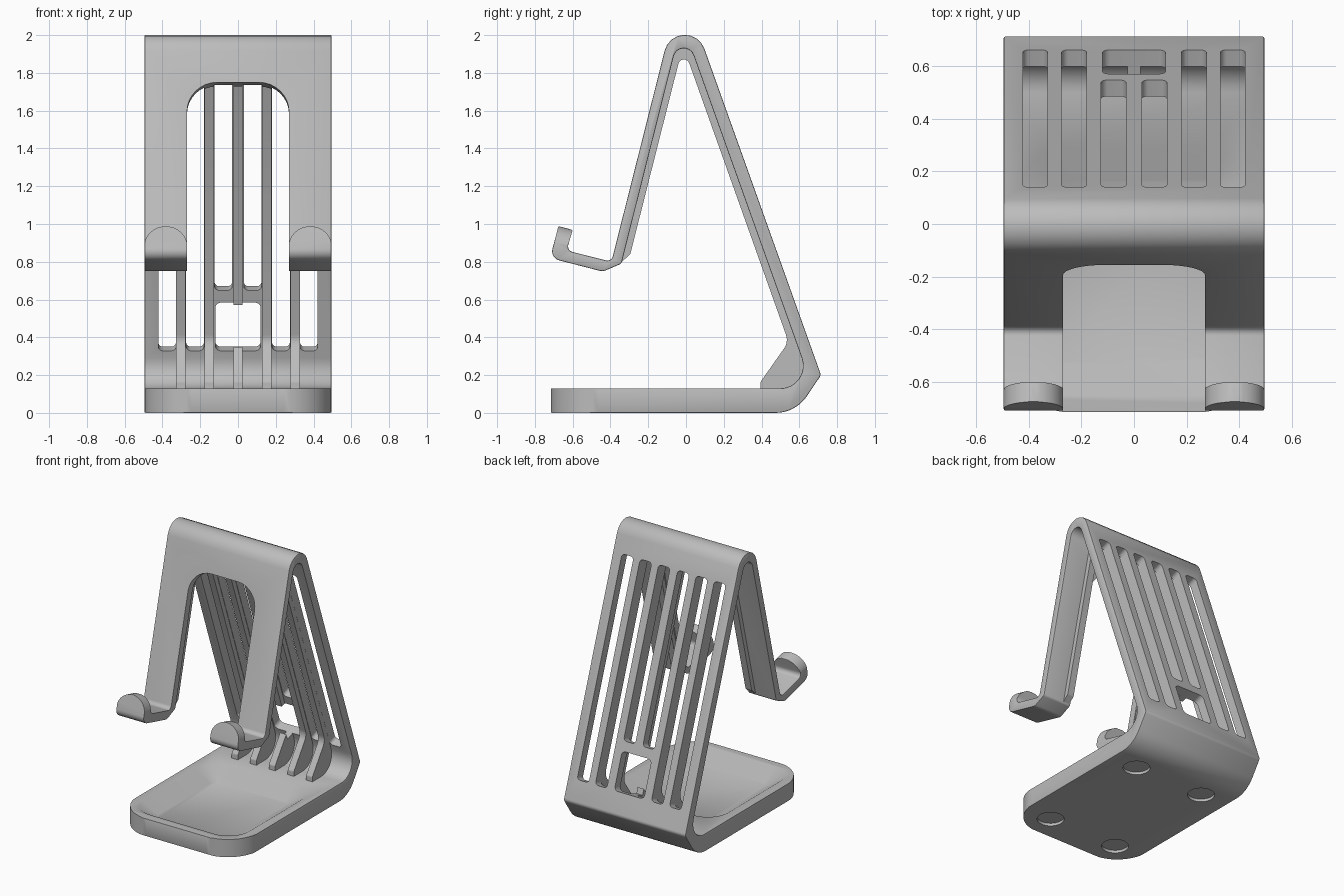
import bpy, bmesh
from math import atan2, cos, sin, tan, pi
from mathutils import Vector

if "Cube" in bpy.data.objects:
    bpy.data.objects.remove(bpy.data.objects["Cube"])

GREY = (0.5, 0.5, 0.5, 1)
grey = bpy.data.materials.new("satin grey")
grey.use_nodes = True
grey.diffuse_color = GREY
grey.node_tree.nodes["Principled BSDF"].inputs["Base Color"].default_value = GREY

X, Y, Z = Vector((1, 0, 0)), Vector((0, 1, 0)), Vector((0, 0, 1))


def rounded(corners, steps=8):
    """Closed 2D outline from (u, v, radius) corners."""
    pts, n = [], len(corners)
    for i, (u, v, r) in enumerate(corners):
        p = Vector((u, v))
        if r == 0:
            pts.append(p)
            continue
        a = (Vector(corners[i - 1][:2]) - p).normalized()
        b = (Vector(corners[(i + 1) % n][:2]) - p).normalized()
        half = a.angle(b) / 2
        c = p + (a + b).normalized() * (r / sin(half))
        s, e = p + a * (r / tan(half)) - c, p + b * (r / tan(half)) - c
        start = atan2(s.y, s.x)
        sweep = (atan2(e.y, e.x) - start + pi) % (2 * pi) - pi
        for k in range(steps + 1):
            t = start + sweep * k / steps
            pts.append(c + Vector((cos(t), sin(t))) * r)
    return pts


def rect(u0, u1, v0, v1, r):
    return rounded([(u0, v0, r), (u1, v0, r), (u1, v1, r), (u0, v1, r)])


def loft(name, layers, frame):
    """Solid through (outline, w) layers placed in frame (origin, U, V, W)."""
    o, U, V, W = frame
    bm = bmesh.new()
    rings = [[bm.verts.new(o + U * p[0] + V * p[1] + W * w) for p in pts] for pts, w in layers]
    for lo, hi in zip(rings, rings[1:]):
        for i in range(len(lo)):
            bm.faces.new((lo[i - 1], lo[i], hi[i], hi[i - 1]))
    bm.faces.new(rings[0])
    bm.faces.new(rings[-1])
    bmesh.ops.recalc_face_normals(bm, faces=bm.faces)
    mesh = bpy.data.meshes.new(name)
    bm.to_mesh(mesh)
    bm.free()
    mesh.materials.append(grey)
    ob = bpy.data.objects.new(name, mesh)
    bpy.context.collection.objects.link(ob)
    return ob


def prism(name, pts, w0, w1, frame):
    return loft(name, [(pts, w0), (pts, w1)], frame)


def activate(ob):
    bpy.ops.object.select_all(action='DESELECT')
    ob.select_set(True)
    bpy.context.view_layer.objects.active = ob


def cut(ob, cutters):
    activate(ob)
    for c in cutters:
        m = ob.modifiers.new("cut", 'BOOLEAN')
        m.operation, m.solver, m.object = 'DIFFERENCE', 'EXACT', c
        bpy.ops.object.modifier_apply(modifier=m.name)


side = (Vector(), Y, Z, X)
plan = (Vector(), X, Y, Z)
# Frames lying on the back panel and on the front leg
back_up = Vector((0, -0.336, 0.942)).normalized()
back = (Vector((0, 0.715, 0.2)), X, back_up, X.cross(back_up) * -1)
leg_up = Vector((0, 0.244, 0.97)).normalized()
leg = (Vector((0, -0.395, 0.80)), X, leg_up, X.cross(leg_up))

# Bent main strip: base, back panel, top bend, front legs, hooks
body = prism("stand_body", rounded([
    (-0.715, 0, 0), (0.58, 0, 0.2), (0.715, 0.2, 0.03),
    (-0.0245, 2.269, 0.11), (-0.395, 0.80, 0.03),
    (-0.632, 0.86, 0.03), (-0.60, 0.968, 0), (-0.675, 0.99, 0),
    (-0.72, 0.82, 0.05), (-0.44, 0.748, 0.05), (-0.342, 0.79, 0.02),
    (-0.021, 2.064, 0.055), (0.67, 0.13, 0.12), (-0.715, 0.13, 0)]),
    -0.495, 0.495, side)
activate(body)
bev = body.modifiers.new("soft_edges", 'BEVEL')
bev.width, bev.segments, bev.limit_method = 0.006, 2, 'ANGLE'
bev.angle_limit = 0.7
bev.use_clamp_overlap = False
bpy.ops.object.modifier_apply(modifier=bev.name)

# Cutters: leg window, panel slots, cable hole, tray, feet, rounded corners
window = prism("window_cutter", rect(-0.27, 0.27, -0.3, 0.98, 0.16), -0.1, 0.5, leg)
hole = prism("cable_hole_cutter", rect(-0.12, 0.12, 0.16, 0.431, 0.03), -0.13, 0.1, back)
tray_top = rect(-0.43, 0.43, -0.65, 0.29, 0.17)
tray = loft("tray_cutter", [(rect(-0.31, 0.31, -0.53, 0.17, 0.05), 0.05),
                            (tray_top, 0.13), (tray_top, 0.2)], plan)
cutters = [window, hole, tray]
for s in (-1, 1):
    for mid, low in ((0.0775, 0.5), (0.2275, 0.16), (0.375, 0.16)):
        cutters.append(prism("slot_cutter", rect(s * mid - 0.047, s * mid + 0.047, low, 1.709, 0.025),
                             -0.13, 0.1, back))
    for y in (-0.53, 0.36):
        disc = [(s * 0.28 + 0.09 * cos(k * pi / 20), y + 0.09 * sin(k * pi / 20)) for k in range(40)]
        cutters.append(prism("foot_cutter", disc, -0.1, 0.02, plan))
    arc = [(s * (0.245 + 0.25 * cos(k * pi / 24)), -0.465 - 0.25 * sin(k * pi / 24)) for k in range(13)]
    corner = [(s * 0.6, -0.8), (s * 0.6, -0.465)] + arc + [(s * 0.245, -0.8)]
    cutters.append(prism("base_corner_cutter", corner, -0.1, 0.3, plan))
    arc = [(s * 0.3825 + 0.114 * cos(k * pi / 24), 0.003 + 0.111 * sin(k * pi / 24)) for k in range(25)]
    lip = arc + [(s * 0.3825 - 0.13, 0.003), (s * 0.3825 - 0.13, 0.3),
                 (s * 0.3825 + 0.13, 0.3), (s * 0.3825 + 0.13, 0.003)]
    cutters.append(prism("lip_cutter", lip, 0.205, 0.5, leg))
cut(body, cutters)

# Stiffening ribs running inside the strip, ending in gussets on the base
rib_outline = rounded([
    (0.395, 0.06, 0), (0.395, 0.165, 0.02), (0.543, 0.375, 0.08),
    (-0.016, 1.944, 0.03), (-0.295, 0.84, 0.02), (-0.345, 0.795, 0),
    (-0.362, 0.805, 0), (-0.021, 2.12, 0.07), (0.66, 0.2, 0), (0.55, 0.06, 0)])
parts = [body]
for name, x, cuts in (("right_outer_rib", -0.3025, []), ("right_inner_rib", -0.1525, [window]),
                      ("centre_rib", 0, [window, hole]),
                      ("left_inner_rib", 0.1525, [window]), ("left_outer_rib", 0.3025, [])):
    rib = prism(name, rib_outline, x - 0.025, x + 0.025, side)
    cut(rib, cuts)
    parts.append(rib)

for c in cutters:
    bpy.data.objects.remove(c)
for ob in parts:
    activate(ob)
    bpy.ops.object.shade_smooth_by_angle(angle=0.6)
